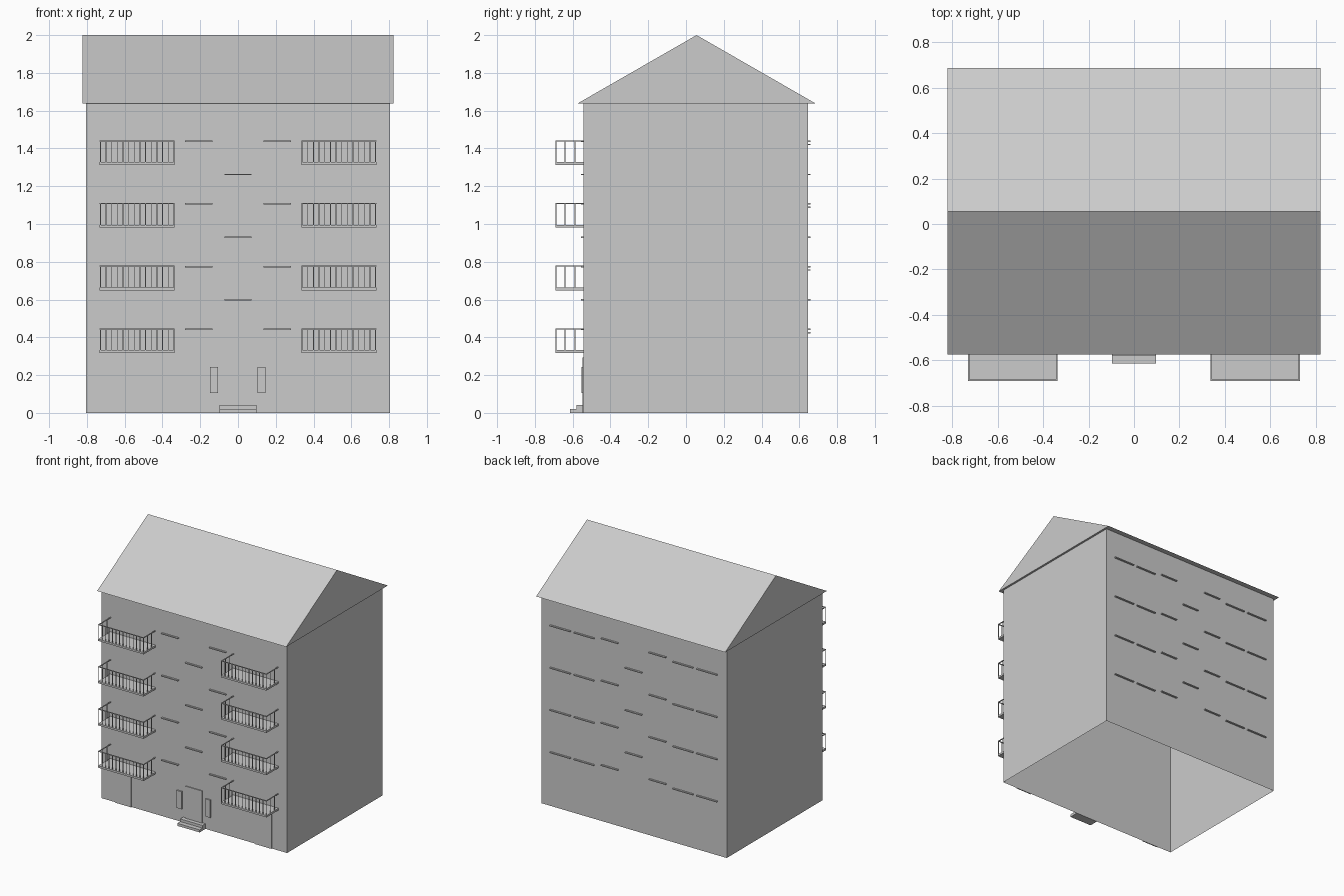
import bpy, bmesh

if "Cube" in bpy.data.objects:
    bpy.data.objects.remove(bpy.data.objects["Cube"])

FRONT, BACK = -0.542, 0.645      # wall planes
HALF, EAVE = 0.806, 1.637        # half width, wall height
STEP = 0.332                     # storey height


def add_box(bm, x0, x1, y0, y1, z0, z1):
    v = [bm.verts.new((x, y, z)) for z in (z0, z1)
         for x, y in ((x0, y0), (x1, y0), (x1, y1), (x0, y1))]
    faces = [bm.faces.new((v[3], v[2], v[1], v[0])), bm.faces.new(v[4:])]
    for i in range(4):
        j = (i + 1) % 4
        faces.append(bm.faces.new((v[i], v[j], v[j + 4], v[i + 4])))
    return faces


def finish(name, bm):
    mesh = bpy.data.meshes.new(name)
    bm.to_mesh(mesh)
    bm.free()
    ob = bpy.data.objects.new(name, mesh)
    bpy.context.collection.objects.link(ob)
    return ob


def boxes(name, items):
    bm = bmesh.new()
    for it in items:
        add_box(bm, *it)
    return finish(name, bm)


# walls: open shell, no floor or ceiling
bm = bmesh.new()
caps = add_box(bm, -HALF, HALF, FRONT, BACK, 0, EAVE)[:2]
bmesh.ops.delete(bm, geom=caps, context='FACES_ONLY')
finish("walls", bm)

# gable roof: solid triangular prism
bm = bmesh.new()
ends = [[bm.verts.new((x, y, z)) for y, z in ((-0.576, EAVE), (0.688, EAVE), (0.056, 2.0))]
        for x in (-0.822, 0.822)]
bm.faces.new(ends[0])
bm.faces.new(ends[1])
for i in range(3):
    j = (i + 1) % 3
    bm.faces.new((ends[0][i], ends[0][j], ends[1][j], ends[1][i]))
bmesh.ops.recalc_face_normals(bm, faces=bm.faces)
finish("gable_roof", bm)

# window sills, front and back
front, back = [], []
for k in range(4):
    z = 0.446 + k * STEP
    rows = [(-0.28, -0.135, z), (0.135, 0.28, z)]
    if k < 3:
        rows.append((-0.072, 0.072, 0.602 + k * STEP))
    for a, b, t in rows:
        front.append((a, b, FRONT - 0.014, FRONT, t - 0.007, t))
        back.append((a, b, BACK, BACK + 0.014, t - 0.007, t))
    for a, b in ((0.342, 0.517), (0.55, 0.727)):
        for x0, x1 in ((a, b), (-b, -a)):
            back.append((x0, x1, BACK, BACK + 0.014, z - 0.025, z - 0.018))
boxes("front_sills", front)
boxes("back_sills", back)

# balconies: slab, U-shaped rail, balusters
slabs, rails, bars = [], [], []
OUT, IN, Y, R, B = 0.732, 0.336, -0.692, 0.007, 0.002
for k in range(4):
    base = 0.317 + k * STEP
    floor, top = base + 0.015, base + 0.13
    for x0, x1 in ((-OUT, -IN), (IN, OUT)):
        slabs.append((x0, x1, Y, FRONT, base, floor))
        rails.append((x0, x1, Y, Y + R, top - 0.005, top))
        for s in (x0, x1 - R):
            rails.append((s, s + R, Y + R, FRONT, top - 0.005, top))
        n = 13
        a, b = x0 + R / 2, x1 - R / 2
        pts = [(a + (b - a) * i / n, Y + R / 2) for i in range(n + 1)]
        pts += [(x, y) for x in (a, b) for y in (-0.64, -0.588)]
        for x, y in pts:
            bars.append((x - B, x + B, y - B, y + B, floor, top - 0.005))
boxes("balcony_slabs", slabs)
boxes("balcony_rails", rails)
boxes("balcony_balusters", bars)

# ground floor: doors, side panels, entrance steps
boxes("entrance_door", [(-0.072, 0.07, FRONT - 0.007, FRONT, 0.04, 0.293)])
boxes("side_doors", [(x0, x0 + 0.14, FRONT - 0.007, FRONT, 0, 0.293) for x0 in (-0.685, 0.535)])
boxes("entrance_panels", [(x0, x0 + 0.042, FRONT - 0.011, FRONT, 0.104, 0.242)
                          for x0 in (-0.147, 0.103)])
boxes("entrance_steps", [(-0.097, 0.097, -0.615, FRONT, 0, 0.02),
                         (-0.097, 0.097, -0.579, FRONT, 0.02, 0.041)])
